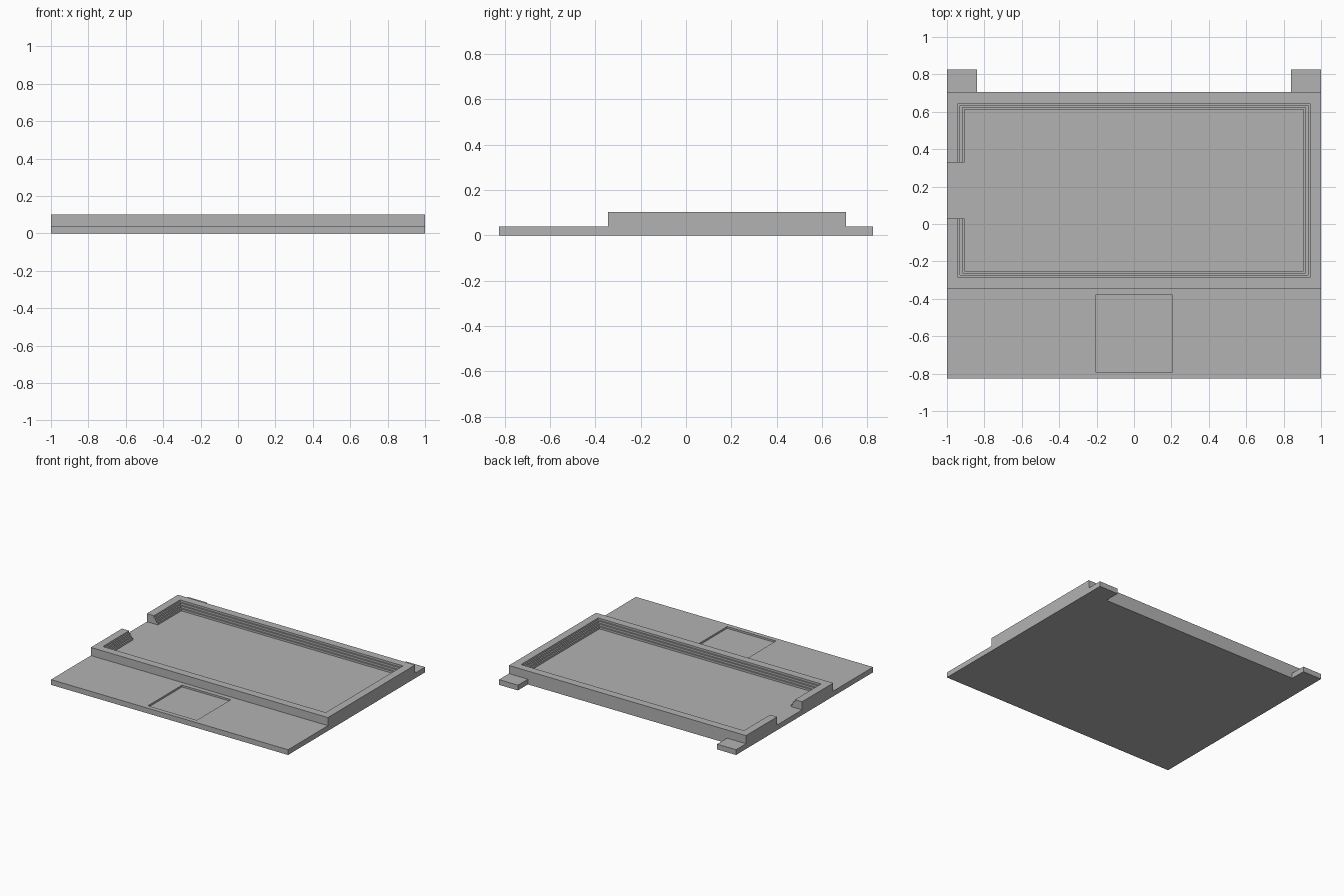
import bpy
import bmesh

cube = bpy.data.objects.get("Cube")
if cube:
    bpy.data.objects.remove(cube, do_unlink=True)

grey = bpy.data.materials.new("plain_grey")
grey.use_nodes = True
grey.diffuse_color = (0.45, 0.45, 0.45, 1)
grey.node_tree.nodes["Principled BSDF"].inputs["Base Color"].default_value = (0.45, 0.45, 0.45, 1)

FLOOR, TOP = 0.04, 0.102
FRONT, BACK, RIM_FRONT, RIM_BACK = -0.825, 0.825, -0.345, 0.705
MARGIN, TREAD, STEPS = 0.06, 0.011, 4


def finish(bm, name):
    bmesh.ops.recalc_face_normals(bm, faces=bm.faces)
    mesh = bpy.data.meshes.new(name)
    bm.to_mesh(mesh)
    bm.free()
    obj = bpy.data.objects.new(name, mesh)
    mesh.materials.append(grey)
    bpy.context.collection.objects.link(obj)
    return obj


def prism(name, outline, z0, z1):
    bm = bmesh.new()
    face = bm.faces.new([bm.verts.new((x, y, z0)) for x, y in outline])
    new = bmesh.ops.extrude_face_region(bm, geom=[face])["geom"]
    verts = [v for v in new if isinstance(v, bmesh.types.BMVert)]
    bmesh.ops.translate(bm, vec=(0, 0, z1 - z0), verts=verts)
    return finish(bm, name)


# Base plate with two tabs at the back corners
half = [(1, FRONT), (1, BACK), (0.84, BACK), (0.84, RIM_BACK)]
outline = half + [(-x, y) for x, y in reversed(half)]
base = prism("base_plate", outline, 0, FLOOR)

# Shallow square recess in the front of the plate
r = 0.206
cutter = prism("recess_cutter", [(-r, -0.79), (r, -0.79), (r, -0.38), (-r, -0.38)], FLOOR - 0.014, 0.1)
cutter.hide_render = True
cutter.hide_viewport = True
cut = base.modifiers.new("recess", "BOOLEAN")
cut.operation = "DIFFERENCE"
cut.solver = "EXACT"
cut.object = cutter
bpy.context.view_layer.objects.active = base
bpy.ops.object.modifier_apply(modifier=cut.name)
bpy.data.objects.remove(cutter, do_unlink=True)

# Rim cross-section as (inset from outer edge, height), stepping down inwards
profile = [(0, FLOOR), (0, TOP)]
rise = (TOP - FLOOR) / STEPS
for i in range(STEPS):
    inset = MARGIN + i * TREAD
    profile += [(inset, TOP - i * rise), (inset, TOP - (i + 1) * rise)]

# Raised rim swept around the tray, open at the notch on the right side
bm = bmesh.new()
rows = []
for d, z in profile:
    x, y0, y1 = 1 - d, RIM_FRONT + d, RIM_BACK - d
    path = [(-x, 0.03), (-x, y0), (x, y0), (x, y1), (-x, y1), (-x, 0.33)]
    rows.append([bm.verts.new((px, py, z)) for px, py in path])
for a, b in zip(rows, rows[1:] + rows[:1]):
    for i in range(len(a) - 1):
        bm.faces.new((a[i], a[i + 1], b[i + 1], b[i]))
for end in (0, -1):
    bm.faces.new([row[end] for row in rows])
finish(bm, "stepped_rim")
